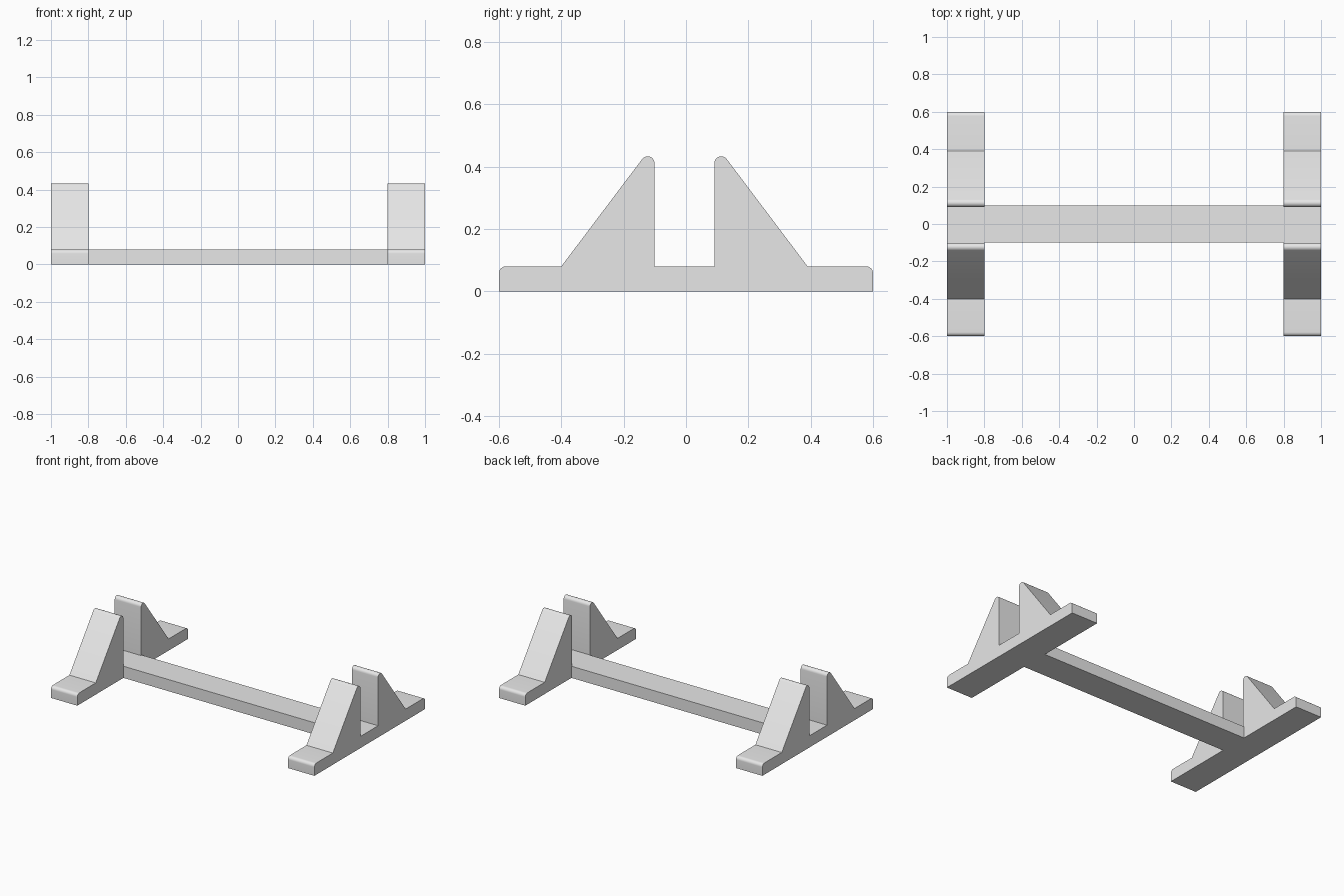
import bpy, bmesh
from math import radians, cos, sin

if "Cube" in bpy.data.objects:
    bpy.data.objects.remove(bpy.data.objects["Cube"], do_unlink=True)

grey = bpy.data.materials.new("light_grey")
grey.use_nodes = True
colour = (0.8, 0.8, 0.8, 1)
grey.diffuse_color = colour
grey.node_tree.nodes["Principled BSDF"].inputs["Base Color"].default_value = colour

BASE = 0.08   # height of feet and beam
R = 0.022     # rounding radius


def arc(y, z, start, end, steps=8):
    """Points on a rounded edge, angles in degrees."""
    angles = [radians(start + (end - start) * i / steps) for i in range(steps + 1)]
    return [(y + R * cos(a), z + R * sin(a)) for a in angles]


def extrude_profile(name, points, x0, x1):
    """Solid made from a y-z outline swept along x."""
    bm = bmesh.new()
    face = bm.faces.new([bm.verts.new((x0, y, z)) for y, z in points])
    swept = bmesh.ops.extrude_face_region(bm, geom=[face])["geom"]
    verts = [v for v in swept if isinstance(v, bmesh.types.BMVert)]
    bmesh.ops.translate(bm, verts=verts, vec=(x1 - x0, 0, 0))
    bmesh.ops.recalc_face_normals(bm, faces=bm.faces)
    mesh = bpy.data.meshes.new(name)
    bm.to_mesh(mesh)
    bm.free()
    mesh.materials.append(grey)
    obj = bpy.data.objects.new(name, mesh)
    bpy.context.collection.objects.link(obj)
    bpy.ops.object.select_all(action="DESELECT")
    obj.select_set(True)
    bpy.context.view_layer.objects.active = obj
    bpy.ops.object.shade_smooth_by_angle(angle=radians(30))
    return obj


# Cradle outline: rounded foot, sloped front prong, slot, rear prong, foot
outline = [(-0.6, 0)]
outline += arc(-0.6 + R, BASE - R, 180, 90)
outline += [(-0.4, BASE)]
outline += arc(-0.101 - R, 0.411, 143, 0)
outline += [(-0.101, BASE), (0.091, BASE)]
outline += arc(0.091 + R, 0.411, 180, 37)
outline += [(0.39, BASE)]
outline += arc(0.6 - R, BASE - R, 90, 0)
outline += [(0.6, 0)]

# Matching cradles at each end
extrude_profile("right_cradle", outline, -1, -0.8)
extrude_profile("left_cradle", outline, 0.8, 1)

# Beam joining the cradles
beam = [(-0.1, 0), (-0.1, BASE), (0.1, BASE), (0.1, 0)]
extrude_profile("connecting_beam", beam, -0.8, 0.8)
